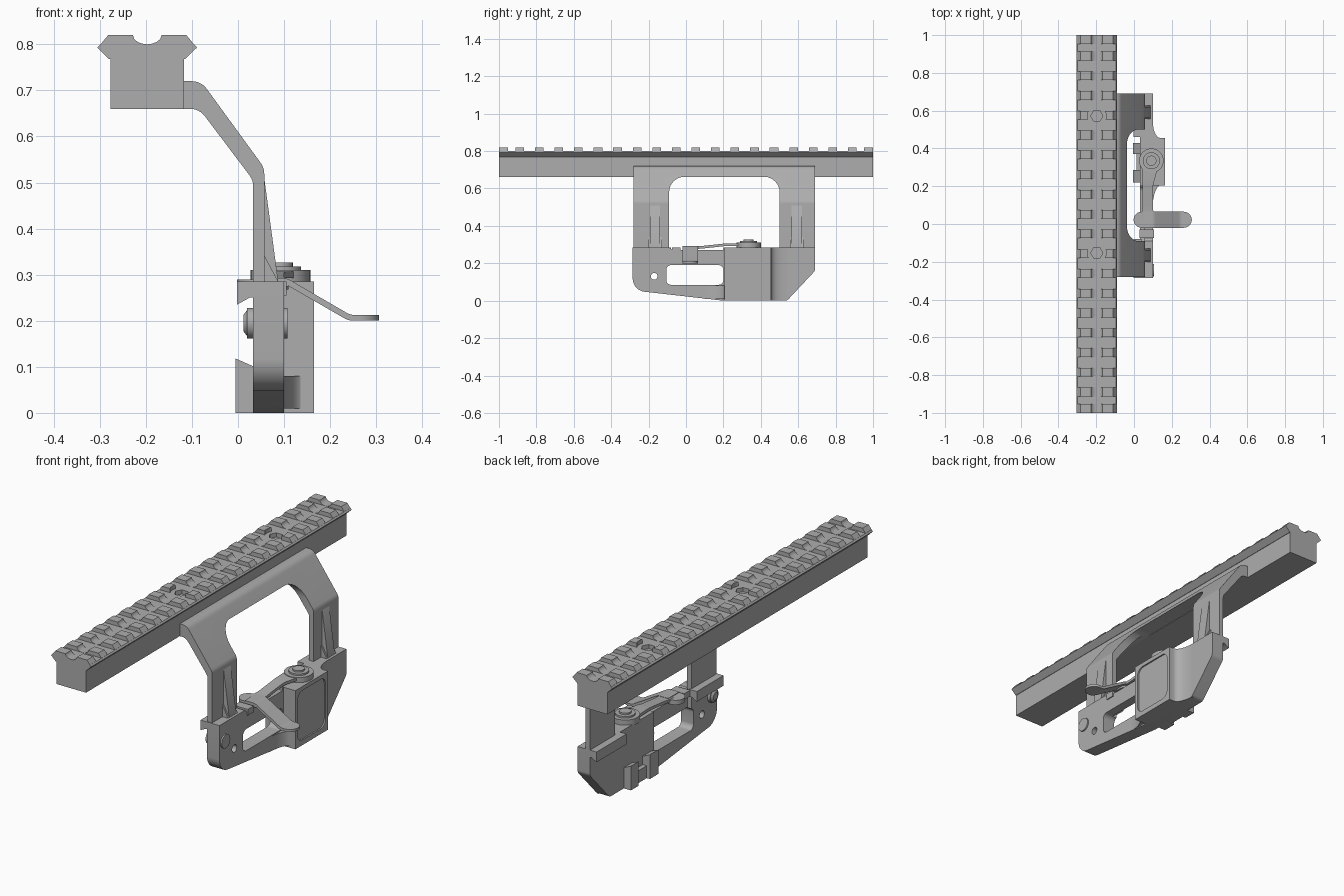
import bpy, bmesh, math
from mathutils import Vector

if "Cube" in bpy.data.objects:
    bpy.data.objects.remove(bpy.data.objects["Cube"], do_unlink=True)

grey = bpy.data.materials.new("anodised_grey")
grey.use_nodes = True
grey.diffuse_color = (0.42, 0.42, 0.42, 1)
grey.node_tree.nodes["Principled BSDF"].inputs["Base Color"].default_value = (0.42, 0.42, 0.42, 1)


def rounded(pts, n=6):
    """Outline from (a, b) or (a, b, radius) corners."""
    out = []
    for i, p in enumerate(pts):
        c = Vector(p[:2])
        if len(p) == 2:
            out.append(c)
            continue
        d0 = (Vector(pts[i - 1][:2]) - c).normalized()
        d1 = (Vector(pts[(i + 1) % len(pts)][:2]) - c).normalized()
        half = d0.angle(d1) / 2
        s, e = c + d0 * p[2] / math.tan(half), c + d1 * p[2] / math.tan(half)
        mid = c + (d0 + d1).normalized() * p[2] / math.sin(half)
        for k in range(n + 1):
            v = s.lerp(e, k / n) - mid
            out.append(mid + v.normalized() * p[2])
    return out


def rect(a0, b0, a1, b1, r=0):
    corners = [(a0, b0), (a1, b0), (a1, b1), (a0, b1)]
    return [c + (r,) for c in corners] if r else corners


def circle(a, b, r, n=24):
    return [(a + r * math.cos(math.tau * k / n), b + r * math.sin(math.tau * k / n)) for k in range(n)]


def prism(name, pts, axis, *spans):
    """Extrude an outline along an axis over each (start, end) span."""
    bm = bmesh.new()
    place = {"x": lambda p, t: (t, p[0], p[1]),
             "y": lambda p, t: (p[0], t, p[1]),
             "z": lambda p, t: (p[0], p[1], t)}[axis]
    outline = rounded(pts)
    for start, end in spans:
        face = bm.faces.new([bm.verts.new(place(p, start)) for p in outline])
        ext = bmesh.ops.extrude_face_region(bm, geom=[face])
        top = [v for v in ext["geom"] if isinstance(v, bmesh.types.BMVert)]
        bmesh.ops.translate(bm, verts=top, vec=Vector(place((0, 0), end - start)))
    bmesh.ops.recalc_face_normals(bm, faces=bm.faces)
    mesh = bpy.data.meshes.new(name)
    bm.to_mesh(mesh)
    bm.free()
    obj = bpy.data.objects.new(name, mesh)
    mesh.materials.append(grey)
    bpy.context.collection.objects.link(obj)
    return obj


def cut(obj, cutter, operation="DIFFERENCE"):
    mod = obj.modifiers.new("cut", "BOOLEAN")
    mod.object, mod.operation, mod.solver = cutter, operation, "EXACT"
    bpy.context.view_layer.objects.active = obj
    bpy.ops.object.modifier_apply(modifier=mod.name)
    bpy.data.objects.remove(cutter, do_unlink=True)


# Top rail: body, flared head and cross teeth with a sighting groove
RAIL_X, PITCH = -0.197, 0.1046
prism("rail_body", rect(-0.277, 0.66, -0.117, 0.775), "y", (-1, 1))
head = prism("rail_head", [(-0.28, 0.768), (-0.115, 0.768), (-0.089, 0.793), (-0.095, 0.8),
                           (-0.299, 0.8), (-0.305, 0.793)], "y", (-1, 1))
groove = [(RAIL_X + 0.031 * math.cos(a), 0.82 - 0.02 * math.sin(a))
          for a in [math.pi * k / 8 for k in range(9)]]
teeth_spans = [((k + 0.5) * PITCH - 0.023, (k + 0.5) * PITCH + 0.023) for k in range(-9, 9)]
teeth_spans += [(-1, -0.953), (0.953, 1)]
teeth = prism("rail_teeth", [(-0.299, 0.799), (-0.095, 0.799), (-0.112, 0.82)] + groove + [(-0.282, 0.82)],
              "y", *teeth_spans)
for y in (-0.153, 0.572):
    cut(teeth, prism("cutter", circle(RAIL_X, y, 0.05), "z", (0.79, 0.83)))
    cut(head, prism("cutter", circle(RAIL_X, y, 0.032, 6), "z", (0.78, 0.83)))

# Cranked arm with its large window
arm = prism("arm", [(-0.12, 0.72), (-0.08, 0.72, 0.04), (0.057, 0.532, 0.04), (0.057, 0.28),
                    (0.033, 0.28), (0.033, 0.505, 0.04), (-0.084, 0.66, 0.04), (-0.12, 0.66)],
            "y", (-0.28, 0.69))
cut(arm, prism("cutter", [(-0.09, 0.2), (0.5, 0.2), (0.5, 0.662, 0.08), (-0.09, 0.662, 0.08)],
               "x", (-0.115, 0.3)))

# Tapered ribs on both legs, with a wider foot
for side, y in (("front", -0.165), ("back", 0.592)):
    prism(side + "_leg_rib", [(0.05, 0.52), (0.057, 0.51), (0.088, 0.28), (0.05, 0.28)],
          "y", (y - 0.027, y + 0.027))
    prism(side + "_leg_rib_foot", [(0.05, 0.34), (0.058, 0.34), (0.09, 0.28), (0.05, 0.28)],
          "y", (y - 0.036, y + 0.036))

# Clamp plate
plate = prism("clamp_plate", [(-0.285, 0.285), (-0.285, 0.055, 0.07), (0.2, 0.0), (0.54, 0, 0.03),
                              (0.69, 0.16, 0.03), (0.69, 0.285), (0.46, 0.285), (0.2, 0.285),
                              (0.2, 0.27), (-0.07, 0.27), (-0.09, 0.285)], "x", (0.033, 0.1))
cut(plate, prism("cutter", rect(-0.105, 0.085, 0.2, 0.19, 0.025), "x", (0, 0.2)))
cut(plate, prism("cutter", rect(0.0, 0.18, 0.055, 0.32), "y", (-0.09, 0.2)))
cut(plate, prism("cutter", circle(-0.17, 0.13, 0.018), "x", (0, 0.2)))

# Thick clamp block blending back into the plate, with a sunken panel
sweep = [(0.1 + 0.04 * (1 - math.sin(a)), 0.54 - 0.085 * math.cos(a))
         for a in [math.pi / 2 * k / 6 for k in range(7)]]
block = prism("clamp_block", [(0.09, 0.205), (0.165, 0.205), (0.165, 0.455)] + sweep + [(0.09, 0.54)],
              "z", (0, 0.285))
cut(block, prism("cutter", rect(0.223, 0.025, 0.437, 0.265, 0.035), "x", (0.158, 0.2)))
scoop = [(0.1 + 0.05 * (1 - math.sin(a)), 0.1 + 0.11 * (1 - math.cos(a)))
         for a in [math.pi / 2 * k / 6 for k in range(7)]]
scoop = [(0.15, 0.21)] + [(0.15 - 0.05 * math.sin(a), 0.21 - 0.11 * (1 - math.cos(a)))
                          for a in [math.pi / 2 * k / 6 for k in range(1, 7)]] + [(0.09, 0.1), (0.09, 0.21)]
prism("block_fillet", scoop, "z", (0.01, 0.08))

# Jaws that grip from behind
prism("upper_jaws", [(-0.002, 0.285), (0.04, 0.285), (0.04, 0.25), (0.025, 0.25), (-0.002, 0.235)],
      "y", (-0.285, -0.08), (0.46, 0.69))
prism("lower_jaws", [(-0.005, 0), (0.04, 0), (0.04, 0.098), (-0.005, 0.118)],
      "y", (0.22, 0.285), (0.37, 0.43))
prism("lower_jaw_bridge", rect(0.012, 0, 0.04, 0.06), "y", (0.28, 0.375))

# Cross pin with a coned rear tip
prism("pin_head", circle(-0.245, 0.195, 0.033), "x", (0.02, 0.107))
tip = prism("pin_tip", circle(-0.245, 0.195, 0.03), "x", (0.012, 0.021))
for v in tip.data.vertices:
    if v.co.x < 0.015:
        v.co.y = -0.245 + (v.co.y + 0.245) * 0.6
        v.co.z = 0.195 + (v.co.z - 0.195) * 0.6

# Locking lever: pivot, arm, foot and bent handle
prism("pivot_washer", circle(0.092, 0.335, 0.065, 32), "z", (0.28, 0.31))
prism("pivot_cap", circle(0.092, 0.335, 0.045, 32), "z", (0.3, 0.318))
prism("pivot_screw", circle(0.092, 0.335, 0.027), "z", (0.31, 0.326))
lever = prism("lever_arm", [(-0.02, 0.274), (0.08, 0.278), (0.22, 0.293), (0.34, 0.293),
                            (0.34, 0.307), (0.22, 0.307), (0.08, 0.292), (-0.02, 0.288)], "x", (0, 0.2))
cut(lever, prism("cutter", [(0.03, -0.05), (0.11, -0.05), (0.1, 0.1, 0.1), (0.1, 0.2, 0.1), (0.14, 0.35),
                            (0.04, 0.35), (0.045, 0.2, 0.1), (0.045, 0.1, 0.1)], "z", (0.2, 0.4)), "INTERSECT")
prism("lever_foot", rect(-0.002, -0.02, 0.11, 0.065, 0.042), "z", (0.268, 0.29))
handle = prism("lever_handle", [(0.05, 0.293), (0.105, 0.293, 0.04), (0.245, 0.212, 0.04), (0.306, 0.212),
                                (0.306, 0.2), (0.24, 0.2, 0.04), (0.1, 0.281, 0.04), (0.05, 0.281)],
               "y", (-0.02, 0.065))
cut(handle, prism("cutter", rect(0.02, -0.02, 0.306, 0.065, 0.042), "z", (0.1, 0.4)), "INTERSECT")
prism("lever_stop", rect(0.03, 0.255, 0.105, 0.285), "y", (-0.075, -0.03))

# Smooth the curved sides and keep the machined edges crisp
for obj in bpy.context.scene.objects:
    obj.select_set(obj.type == "MESH")
bpy.context.view_layer.objects.active = arm
bpy.ops.object.shade_smooth_by_angle(angle=math.radians(30))
